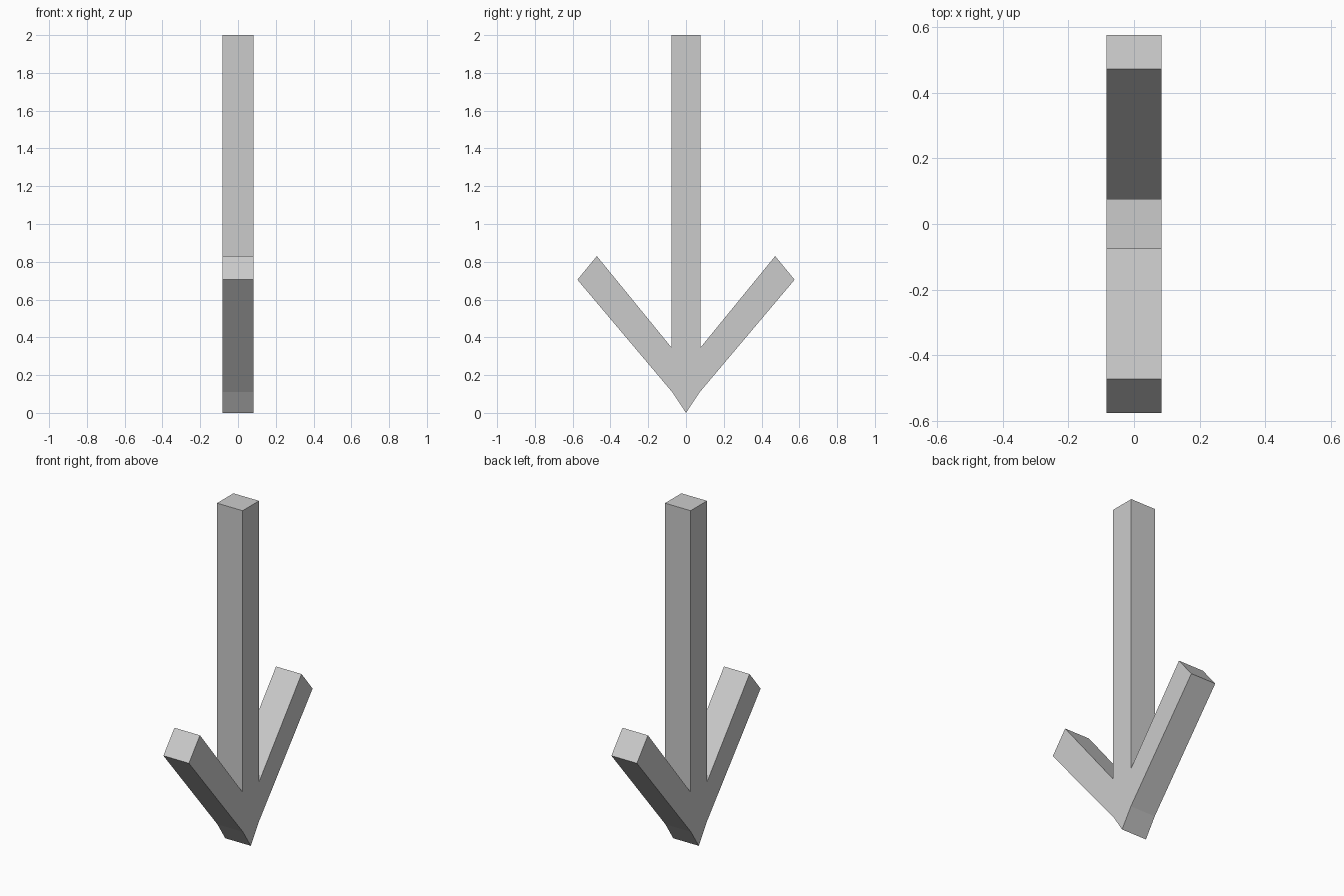
import bpy, bmesh

if "Cube" in bpy.data.objects:
    bpy.data.objects.remove(bpy.data.objects["Cube"])

HALF_WIDTH = 0.083

# Right half of the arrow outline in the YZ plane, tip to top
half = [(0.073, 0.11), (0.575, 0.705), (0.472, 0.83), (0.076, 0.345), (0.076, 2.0)]
outline = [(0, 0)] + half + [(-y, z) for y, z in reversed(half)]

# Down arrow: flat outline extruded across x
bm = bmesh.new()
face = bm.faces.new([bm.verts.new((-HALF_WIDTH, y, z)) for y, z in outline])
ext = bmesh.ops.extrude_face_region(bm, geom=[face], use_keep_orig=True)
new_verts = [g for g in ext["geom"] if isinstance(g, bmesh.types.BMVert)]
bmesh.ops.translate(bm, verts=new_verts, vec=(2 * HALF_WIDTH, 0, 0))
bmesh.ops.recalc_face_normals(bm, faces=bm.faces)

mesh = bpy.data.meshes.new("down_arrow")
bm.to_mesh(mesh)
bm.free()
bpy.context.collection.objects.link(bpy.data.objects.new("down_arrow", mesh))
